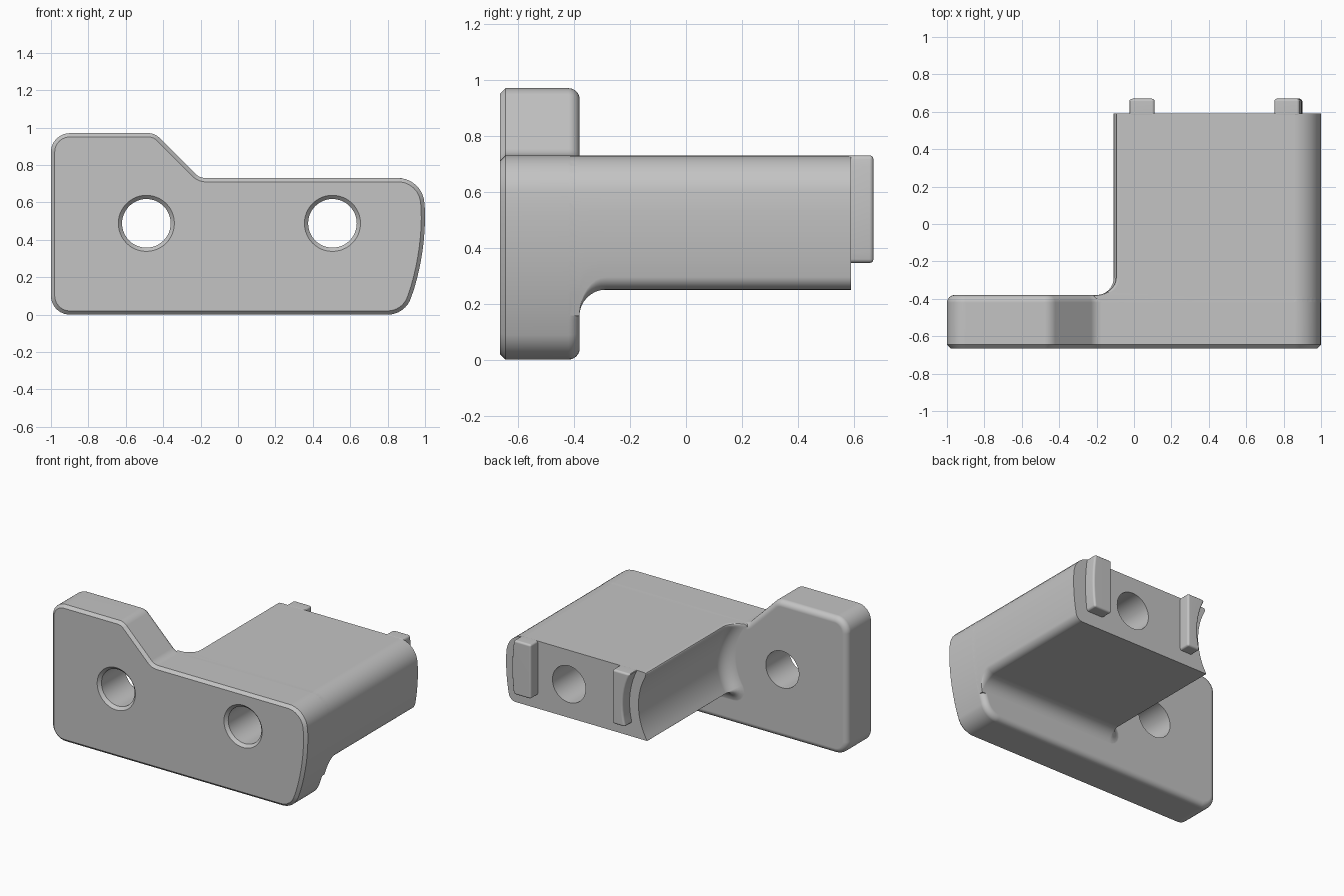
import bpy, bmesh, math
from mathutils import Vector as V

if "Cube" in bpy.data.objects:
    bpy.data.objects.remove(bpy.data.objects["Cube"])

grey = bpy.data.materials.new("grey")
grey.diffuse_color = (0.55, 0.55, 0.55, 1)
grey.use_nodes = True
grey.node_tree.nodes["Principled BSDF"].inputs["Base Color"].default_value = grey.diffuse_color

LEFT_HOLE, RIGHT_HOLE = V((-0.49, 0.488)), V((0.505, 0.488))


def loft(name, sections):
    """Closed solid through (y, outline) sections of equal point count."""
    bm = bmesh.new()
    rings = [[bm.verts.new((p[0], y, p[1])) for p in pts] for y, pts in sections]
    n = len(rings[0])
    for a, b in zip(rings, rings[1:]):
        for i in range(n):
            j = (i + 1) % n
            bm.faces.new((a[i], a[j], b[j], b[i]))
    bm.faces.new(rings[0])
    bm.faces.new(rings[-1])
    bmesh.ops.recalc_face_normals(bm, faces=bm.faces)
    if bm.calc_volume(signed=True) < 0:
        bmesh.ops.reverse_faces(bm, faces=bm.faces)
    me = bpy.data.meshes.new(name)
    bm.to_mesh(me)
    bm.free()
    me.materials.append(grey)
    ob = bpy.data.objects.new(name, me)
    bpy.context.collection.objects.link(ob)
    return ob


def rounded(corners, steps=8):
    """Outline with the (x, z, radius) corners rounded off."""
    out = []
    for i, (x, z, r) in enumerate(corners):
        p = V((x, z))
        if not r:
            out.append(p)
            continue
        a = (V(corners[i - 1][:2]) - p).normalized()
        b = (V(corners[(i + 1) % len(corners)][:2]) - p).normalized()
        half = a.angle(b) / 2
        c = p + (a + b).normalized() * (r / math.sin(half))
        s, e = p + a * (r / math.tan(half)) - c, p + b * (r / math.tan(half)) - c
        for k in range(steps + 1):
            out.append(c + s.lerp(e, k / steps).normalized() * r)
    return out


def inset(pts, d):
    """Offset a counter-clockwise outline inwards."""
    out = []
    for i, p in enumerate(pts):
        a = (p - pts[i - 1]).normalized()
        b = (pts[(i + 1) % len(pts)] - p).normalized()
        n = V((-a.y, a.x)) + V((-b.y, b.x))
        out.append(p + n * (2 * d / n.length_squared))
    return out


def right_x(z):
    return 1.0 - (z - 0.53) ** 2 / 2.64


def right_side(z0, z1=0.56, steps=8):
    zs = [z0 + (z1 - z0) * k / steps for k in range(steps + 1)]
    return [(right_x(z), z, 0) for z in zs]


def modify(ob, kind, **settings):
    m = ob.modifiers.new(kind, kind)
    for key, val in settings.items():
        setattr(m, key, val)
    bpy.context.view_layer.objects.active = ob
    bpy.ops.object.modifier_apply(modifier=m.name)


def volume(me):
    bm = bmesh.new()
    bm.from_mesh(me)
    v = bm.calc_volume()
    bm.free()
    return v


def boolean(ob, other, operation):
    """Apply a boolean, keeping the first solver result of sensible volume."""
    before = volume(ob.data)
    low, high = (1.05, 3) if operation == "UNION" else (0.85, 0.999)
    for solver in ("EXACT", "MANIFOLD", "FLOAT"):
        backup = ob.data.copy()
        modify(ob, "BOOLEAN", object=other, operation=operation, solver=solver)
        if low < volume(ob.data) / before < high:
            bpy.data.objects.remove(other)
            return
        ob.data = backup
    other.hide_render = operation != "UNION"
    other.hide_viewport = other.hide_render


# Front plate: chamfered front edge, rounded back edge
plate = rounded([(-1, 0, 0.1), (right_x(0), 0, 0.13)] + right_side(0.14)
                + [(right_x(0.73), 0.73, 0.14), (-0.205, 0.73, 0.08),
                   (-0.445, 0.97, 0.08), (-1, 0.97, 0.1)])
sections = [(-0.665, inset(plate, 0.02)), (-0.645, plate)]
for k in range(7):
    t = math.radians(15 * k)
    sections.append((-0.42 + 0.04 * math.sin(t), inset(plate, 0.04 * (1 - math.cos(t)))))
body = loft("bracket_body", sections)

# Arm: hollowed left side, filleted into the back of the plate
R, TOP = 0.095, 0.729


def arm_section(d):
    bottom = 0.25 - d
    pts = rounded([(0.3, bottom, 0), (right_x(bottom), bottom, 0.05 * (1 - d / R) + 0.004)]
                  + right_side(bottom + 0.08) + [(right_x(TOP), TOP, 0.14), (0.3, TOP, 0)])
    pts = [V((p.x - 0.001, p.y)) for p in pts]
    r = 0.45 - d
    # rounded upper left edge
    side = lambda z: LEFT_HOLE.x + math.sqrt(r * r - (z - LEFT_HOLE.y) ** 2)
    a, b, c = V((side(TOP) + 0.035, TOP)), V((side(TOP), TOP)), V((side(0.695), 0.695))
    for k in range(6):
        t = k / 5
        pts.append(a * (1 - t) ** 2 + b * (2 * t * (1 - t)) + c * t * t)
    # concave side
    t0 = math.asin((0.695 - LEFT_HOLE.y) / r)
    t1 = math.asin((0.25 - LEFT_HOLE.y) / 0.45)
    for k in range(1, 17):
        t = t0 + (t1 - t0) * k / 16
        pts.append(LEFT_HOLE + V((math.cos(t), math.sin(t))) * r)
    # lower left corner sweeps round with the fillet
    corner = LEFT_HOLE + V((math.cos(t1), math.sin(t1))) * 0.45
    for k in range(1, 7):
        t = t1 + math.pi + (0.5 * math.pi - t1) * k / 6
        pts.append(corner + V((math.cos(t), math.sin(t))) * max(d, 0.0008))
    return pts


sections = [(-0.5, arm_section(R))]
for k in range(9):
    t = math.radians(90 * k / 8)
    sections.append((-0.381 + R * (1 - math.cos(t)), arm_section(R * (1 - math.sin(t)))))
sections.append((0.59, arm_section(0)))
boolean(body, loft("arm", sections), "UNION")

# Two countersunk through holes
parts = [o for o in bpy.context.collection.objects]
for c in (LEFT_HOLE, RIGHT_HOLE):
    ring = lambda r: [c + V((math.cos(k * math.pi / 24), math.sin(k * math.pi / 24))) * r
                      for k in range(48)]
    boolean(body, loft("hole", [(-0.685, ring(0.17)), (-0.645, ring(0.13)), (0.7, ring(0.13))]),
            "DIFFERENCE")

# Locating tabs on the end of the arm
zs = [0.345 + 0.385 * k / 10 for k in range(11)]
curve = [V((LEFT_HOLE.x + math.sqrt(0.52 ** 2 - (z - LEFT_HOLE.y) ** 2), z)) for z in zs]
left = [V((0.11, 0.345)), V((0.11, 0.73))] + curve[::-1]
right = [V((0.75, 0.73)), V((0.75, 0.345))] + [V((right_x(z) - 0.1, z)) for z in zs]
tabs = [loft(n, [(0.575, p), (0.67, p)]) for n, p in (("left_tab", left), ("right_tab", right))]
for tab in tabs:
    modify(tab, "BEVEL", width=0.014, segments=3, limit_method="ANGLE")

# Smooth curved faces, keep sharp edges and flat large faces
for ob in parts + tabs:
    bpy.ops.object.select_all(action="DESELECT")
    ob.select_set(True)
    bpy.context.view_layer.objects.active = ob
    bpy.ops.object.shade_smooth_by_angle(angle=math.radians(32))
    ob.modifiers.new("flat_faces", "WEIGHTED_NORMAL").keep_sharp = True
